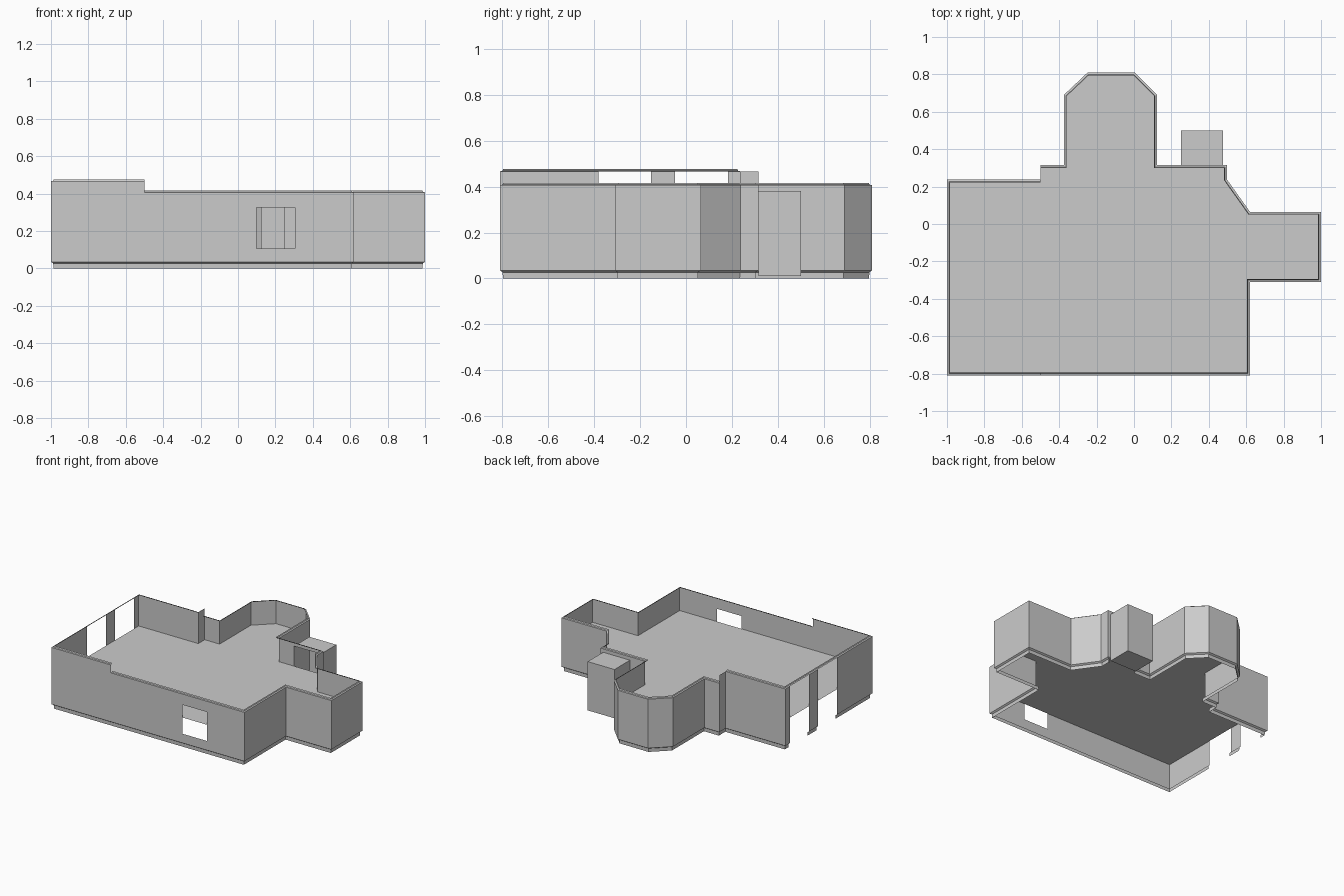
import bpy, bmesh
from mathutils import Vector

if "Cube" in bpy.data.objects:
    bpy.data.objects.remove(bpy.data.objects["Cube"])


def sweep(name, runs, profile):
    """Sweep an (inset, z) profile along counter-clockwise plan paths, mitred."""
    bm = bmesh.new()
    for path in runs:
        pts = [Vector(p) for p in path]
        normals = []
        for a, b in zip(pts, pts[1:]):
            d = (b - a).normalized()
            normals.append(Vector((-d.y, d.x)))
        rows = []
        for i, p in enumerate(pts):
            n0 = normals[max(i - 1, 0)]
            n1 = normals[min(i, len(normals) - 1)]
            miter = (n0 + n1) / (1 + n0.dot(n1))
            rows.append([bm.verts.new((*(p + miter * o), z)) for o, z in profile])
        for r, s in zip(rows, rows[1:]):
            for j in range(len(profile) - 1):
                bm.faces.new((r[j], r[j + 1], s[j + 1], s[j]))
    finish(name, bm)


def slab(name, outline, z):
    bm = bmesh.new()
    bm.faces.new([bm.verts.new((x, y, z)) for x, y in outline])
    finish(name, bm)


def finish(name, bm):
    mesh = bpy.data.meshes.new(name)
    bm.to_mesh(mesh)
    bm.free()
    bpy.context.collection.objects.link(bpy.data.objects.new(name, mesh))


# Plan: front and right side, then the back bay, then the tall left end
F, B = -0.81, 0.315
split_front = (-0.5, F)
right_side = [(0.62, F), (0.62, -0.31), (1, -0.31), (1, 0.065),
              (0.62, 0.065), (0.497, 0.238), (0.497, B)]
bay = [(0.123, B), (0.123, 0.69), (0.004, 0.81), (-0.248, 0.81),
       (-0.375, 0.69), (-0.375, B), (-0.5, B)]
step_corner, left_back, left_front = (-0.5, 0.238), (-1, 0.238), (-1, F)

# Openings: front window, back alcove, two doorways on the left
win_a, win_b = (0.1, F), (0.305, F)
alc_a, alc_b = (0.475, B), (0.25, B)
doors = [(-1, 0.182), (-1, -0.048), (-1, -0.153), (-1, -0.38)]

LOW, HIGH, BASE, FLOOR = 0.406, 0.466, 0.035, 0.228

# Walls
sweep("low_walls", [[split_front, win_a], [win_b] + right_side + [alc_a],
                    [alc_b] + bay], [(0, BASE), (0, LOW)])
sweep("window_sill_wall", [[win_a, win_b]], [(0, BASE), (0, 0.105)])
sweep("window_lintel_wall", [[win_a, win_b]], [(0, 0.325), (0, LOW)])
sweep("alcove_lintel_wall", [[alc_a, alc_b]], [(0, 0.38), (0, LOW)])
sweep("tall_walls", [[bay[-1], step_corner, left_back, doors[0]],
                     doors[1:3], [doors[3], left_front, split_front]],
      [(0, BASE), (0, HIGH)])

# Crown mouldings
sweep("low_crown", [[split_front] + right_side + bay],
      [(0, LOW), (0.011, LOW + 0.002), (0.015, LOW + 0.010)])
sweep("tall_crown", [[step_corner, left_back, left_front, split_front]],
      [(0, HIGH), (0.011, HIGH + 0.002), (0.015, HIGH + 0.010)])

# Skirting, interrupted at the openings
sweep("skirting", [[doors[3], left_front] + right_side + [alc_a],
                   [alc_b] + bay + [step_corner, left_back, doors[0]],
                   doors[1:3]],
      [(0, BASE), (0.012, 0.027), (0.013, 0)])

# Floor
slab("floor", right_side + bay + [step_corner, left_back, left_front], FLOOR)

# Alcove behind the back wall
sweep("alcove_walls", [[alc_a, (0.475, 0.5), (0.25, 0.5), alc_b]],
      [(0, 0.01), (0, 0.38)])
alcove = [(0.25, B), (0.475, B), (0.475, 0.5), (0.25, 0.5)]
slab("alcove_floor", alcove, 0.01)
slab("alcove_ceiling", alcove, 0.38)
